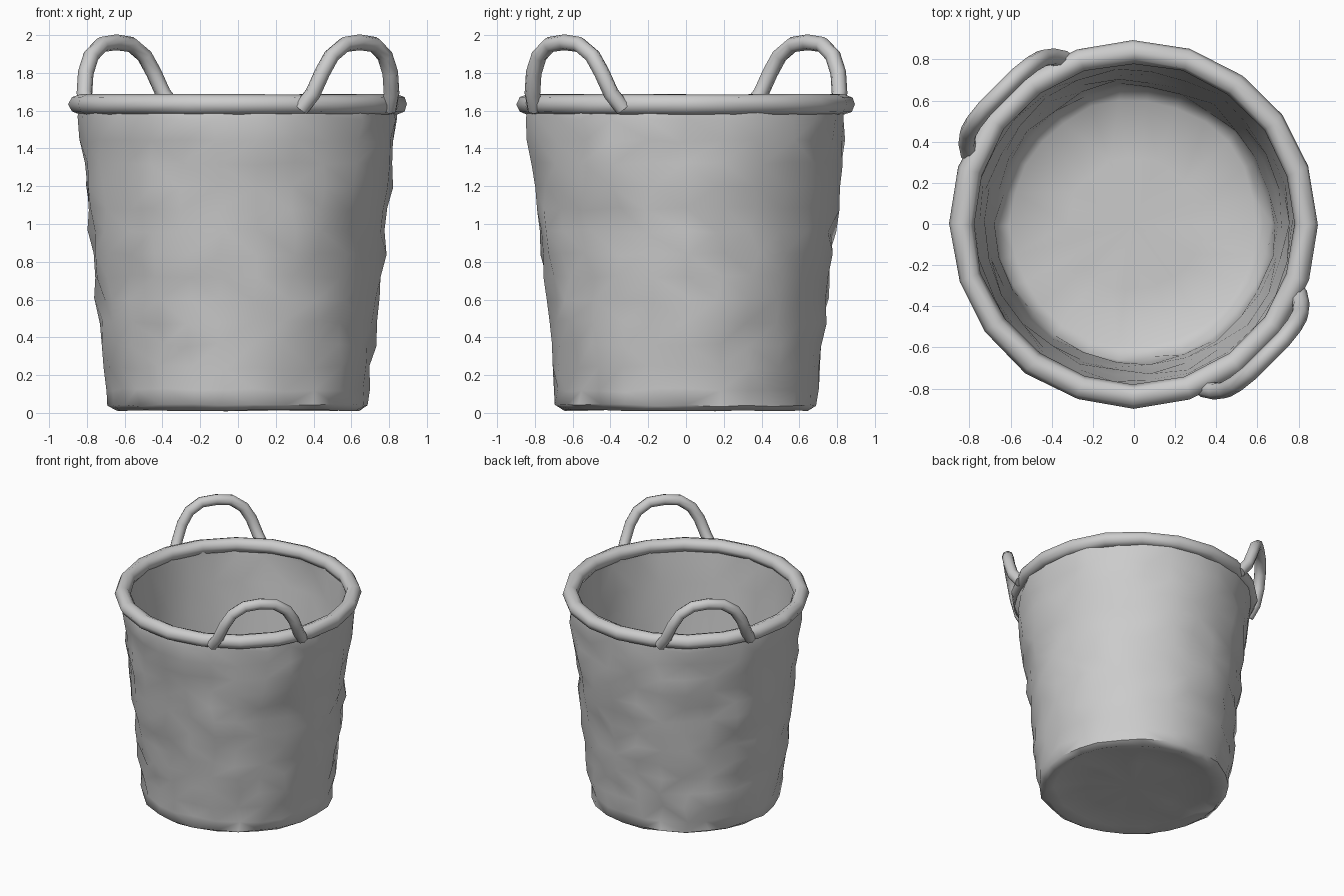
import bpy, bmesh, math, random
from mathutils import Vector

random.seed(4)
if "Cube" in bpy.data.objects:
    bpy.data.objects.remove(bpy.data.objects["Cube"], do_unlink=True)

grey = bpy.data.materials.new("plain grey")
grey.use_nodes = True
colour = (0.6, 0.6, 0.6, 1)
grey.diffuse_color = colour
grey.node_tree.nodes["Principled BSDF"].inputs["Base Color"].default_value = colour


def smooth(ob, angle):
    bpy.ops.object.select_all(action="DESELECT")
    ob.select_set(True)
    bpy.context.view_layer.objects.active = ob
    bpy.ops.object.shade_smooth_by_angle(angle=math.radians(angle))


def lathe(name, profile, sides, closed=False):
    """Turn (radius, height, wobble) points around z; radius 0 makes a pole."""
    bm = bmesh.new()
    rings = []
    for row, (r, z, wobble) in enumerate(profile):
        if r == 0:
            rings.append([bm.verts.new((0, 0, z))] * sides)
            continue
        ring = []
        for i in range(sides):
            a = math.tau * (i + random.uniform(-1, 1) * wobble * 8) / sides
            rr = r + random.uniform(-wobble, wobble)
            zz = z + random.uniform(-wobble, wobble) * 0.6
            ring.append(bm.verts.new((rr * math.cos(a), rr * math.sin(a), zz)))
        rings.append(ring)
    pairs = list(zip(rings, rings[1:]))
    if closed:
        pairs.append((rings[-1], rings[0]))
    for low, high in pairs:
        for i in range(sides):
            j = (i + 1) % sides
            corners = list(dict.fromkeys((low[i], low[j], high[j], high[i])))
            bm.faces.new(corners)
    bmesh.ops.triangulate(bm, faces=bm.faces[:])
    bmesh.ops.recalc_face_normals(bm, faces=bm.faces[:])
    mesh = bpy.data.meshes.new(name)
    bm.to_mesh(mesh)
    bm.free()
    mesh.materials.append(grey)
    ob = bpy.data.objects.new(name, mesh)
    bpy.context.collection.objects.link(ob)
    smooth(ob, 60)
    return ob


# Basket wall: underside, rounded foot, rough tapering outside, inside and floor
ROWS = 13
profile = [(0, 0.04, 0), (0.35, 0.04, 0.012), (0.57, 0.035, 0.01),
           (0.64, 0.012, 0.006), (0.69, 0.04, 0.012)]
for k in range(ROWS):
    t = k / (ROWS - 1)
    profile.append((0.695 + 0.155 * t, 0.12 + 1.44 * t, 0.018))
profile += [(0.84, 1.63, 0.004), (0.80, 1.63, 0.004)]
for k in range(8):
    t = k / 7
    profile.append((0.795 - 0.135 * t, 1.56 - 1.42 * t, 0.012))
profile += [(0.60, 0.09, 0.01), (0.32, 0.08, 0.012), (0, 0.08, 0)]
lathe("basket_body", profile, 26)

# Rolled rim
rim = [(0.838 + 0.058 * math.cos(math.tau * k / 8),
        1.633 + 0.054 * math.sin(math.tau * k / 8), 0.004) for k in range(8)]
lathe("rim", rim, 20, closed=True)

# Two arched handles on opposite diagonals: (half width, distance out, height)
half = [(0.33, 0.80, 1.61), (0.295, 0.855, 1.69), (0.255, 0.885, 1.80),
        (0.20, 0.90, 1.89), (0.11, 0.91, 1.95)]
arch = [(-w, d, z) for w, d, z in half] + [(0, 0.91, 1.962)] + half[::-1]
for name, angle in (("front_handle", -45), ("back_handle", 135)):
    a = math.radians(angle)
    out = Vector((math.cos(a), math.sin(a), 0))
    side = Vector((-math.sin(a), math.cos(a), 0))
    curve = bpy.data.curves.new(name, "CURVE")
    curve.dimensions = "3D"
    curve.bevel_depth = 0.042
    curve.bevel_resolution = 2
    curve.use_fill_caps = True
    spline = curve.splines.new("POLY")
    spline.points.add(len(arch) - 1)
    for point, (w, d, z) in zip(spline.points, arch):
        p = out * d + side * w
        point.co = (p.x, p.y, z, 1)
    curve.materials.append(grey)
    ob = bpy.data.objects.new(name, curve)
    bpy.context.collection.objects.link(ob)
    bpy.ops.object.select_all(action="DESELECT")
    ob.select_set(True)
    bpy.context.view_layer.objects.active = ob
    bpy.ops.object.convert(target="MESH")
    smooth(bpy.context.object, 60)
